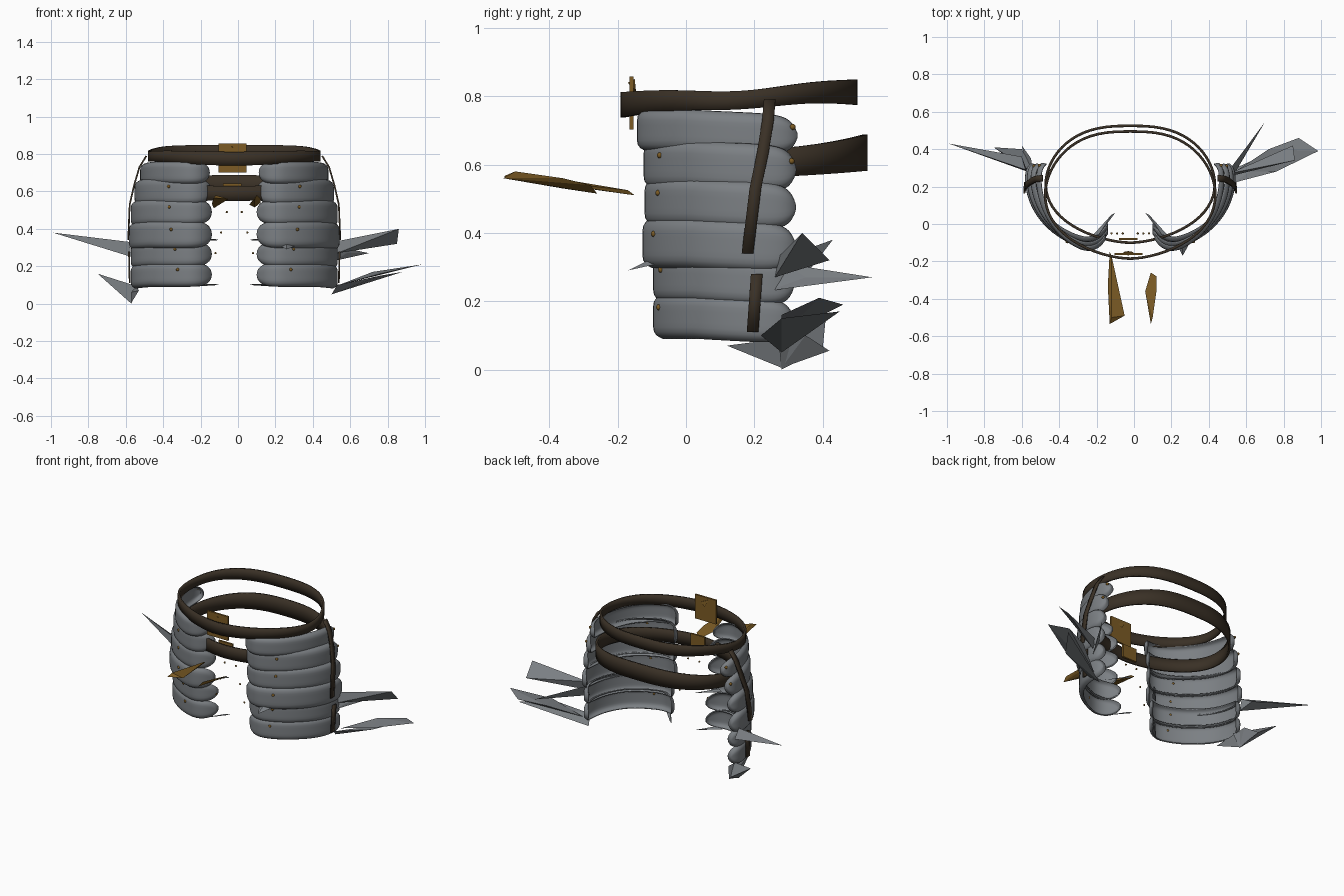
import bpy, bmesh, math
from mathutils import Vector

cube = bpy.data.objects.get("Cube")
if cube:
    bpy.data.objects.remove(cube, do_unlink=True)

CX = -0.02  # the plates mirror about this x


def material(name, rgb):
    m = bpy.data.materials.new(name)
    m.use_nodes = True
    m.diffuse_color = (*rgb, 1)
    bsdf = m.node_tree.nodes["Principled BSDF"]
    bsdf.inputs["Base Color"].default_value = (*rgb, 1)
    bsdf.inputs["Roughness"].default_value = 0.6
    return m


STEEL = material("grey steel", (0.20, 0.215, 0.23))
LEATHER = material("dark brown leather", (0.042, 0.030, 0.019))
BRASS = material("aged brass", (0.20, 0.105, 0.018))


def finish(bm, name, mat, smooth=True, thick=0.0):
    bmesh.ops.remove_doubles(bm, verts=bm.verts, dist=0.0004)
    bmesh.ops.recalc_face_normals(bm, faces=bm.faces)
    me = bpy.data.meshes.new(name)
    bm.to_mesh(me)
    bm.free()
    me.materials.append(mat)
    ob = bpy.data.objects.new(name, me)
    bpy.context.collection.objects.link(ob)
    if thick:
        mod = ob.modifiers.new("Thickness", "SOLIDIFY")
        mod.thickness = thick
        mod.offset = 0
    if smooth:
        bpy.ops.object.select_all(action="DESELECT")
        ob.select_set(True)
        bpy.context.view_layer.objects.active = ob
        bpy.ops.object.shade_smooth_by_angle(angle=math.radians(40))


def grid(rows, name, mat, thick, closed=False):
    """Skin a list of equally long point rows."""
    bm = bmesh.new()
    vs = [[bm.verts.new(p) for p in row] for row in rows]
    for i in range(len(vs) if closed else len(vs) - 1):
        a, b = vs[i], vs[(i + 1) % len(vs)]
        for j in range(len(a) - 1):
            bm.faces.new((a[j], a[j + 1], b[j + 1], b[j]))
    finish(bm, name, mat, True, thick)


def hull(points, name, mat):
    bm = bmesh.new()
    for p in points:
        bm.verts.new(p)
    bmesh.ops.convex_hull(bm, input=bm.verts)
    finish(bm, name, mat, False)


def box(name, mat, center, size):
    bm = bmesh.new()
    bmesh.ops.create_cube(bm, size=1)
    bmesh.ops.scale(bm, vec=size, verts=bm.verts)
    bmesh.ops.translate(bm, vec=center, verts=bm.verts)
    finish(bm, name, mat, False)


# Curved thigh plates: a wrap around the thigh with a bulging, tucked-in section
def plate_point(side, lame, angle, out):
    u_in, u_out, y_front = lame[2:]
    u = u_in + 0.02 + (u_out - u_in - 0.02 + out) * math.sin(angle)
    y = 0.25 - (0.25 - y_front + out) * math.cos(angle)
    y += 3 * max(0, 0.27 - u) ** 2  # inner end curls back
    return Vector((CX + side * u, y, 0))


def make_plate(side, name, lame):
    z, half = lame[:2]
    rows = []
    for i in range(37):
        s = math.sin(math.pi * (i / 36 - 0.5))
        angle = math.radians(50 + 51 * s)
        h = half * math.sqrt(max(0, 1 - abs(s) ** 10))
        end = 0.022 * abs(s) ** 14
        row = []
        for j in range(13):
            t = math.sin(math.pi * (j / 12 - 0.5))
            p = plate_point(side, lame, angle, -0.024 * abs(t) ** 7 - end)
            p.z = z + h * t - 0.015 * max(0, s)
            row.append(p)
        rows.append(row)
    grid(rows, name, STEEL, 0.007)


def rivet(name, pos, radius=0.009):
    bm = bmesh.new()
    bmesh.ops.create_icosphere(bm, subdivisions=2, radius=radius)
    bmesh.ops.translate(bm, vec=pos, verts=bm.verts)
    finish(bm, name, BRASS)


# z centre, half height, inner reach, outer reach, front y (top to bottom)
LAMES = [
    (0.70, 0.058, 0.12, 0.50, -0.158),
    (0.60, 0.067, 0.11, 0.53, -0.138),
    (0.49, 0.066, 0.11, 0.55, -0.134),
    (0.37, 0.070, 0.11, 0.56, -0.140),
    (0.265, 0.064, 0.11, 0.55, -0.108),
    (0.155, 0.062, 0.11, 0.55, -0.108),
]

for side, label in ((1, "left"), (-1, "right")):
    for n, lame in enumerate(LAMES):
        make_plate(side, f"{label}_thigh_plate_{n + 1}", lame)
        if n:
            p = plate_point(side, lame, 0.62 - 0.04 * n, 0.002)
            p.z = lame[0] + 0.027
            rivet(f"{label}_front_rivet_{n}", p)
        if n < 2:
            p = plate_point(side, lame, math.radians(99), -0.01)
            p.z = lame[0] + 0.01
            rivet(f"{label}_rear_rivet_{n + 1}", p)
    # small loose rivets in the gap between the thighs
    for n in range(3):
        rivet(f"{label}_inner_rivet_{n + 1}",
              (CX + side * (0.04 + 0.03 * n), -0.05, 0.49 - 0.11 * n), 0.006)

    # hanging straps on the outer side
    def strap(name, path):
        rows = []
        for u, y, z in path:
            x = CX + side * u
            rows.append([(x, y - 0.017, z), (x, y + 0.017, z)])
        grid(rows, f"{label}_{name}", LEATHER, 0.009)

    strap("upper_strap", [(0.47, 0.245, 0.79), (0.507, 0.24, 0.73),
                          (0.535, 0.225, 0.635), (0.559, 0.203, 0.53),
                          (0.567, 0.18, 0.34)])
    strap("lower_strap", [(0.563, 0.207, 0.28), (0.559, 0.195, 0.11)])

    # thin torn slivers at the inner edges
    for n, z in enumerate((0.10, 0.34)):
        hull([(CX + side * u, y, z + dz) for u, y, dz in
              ((0.08, 0.06, 0), (0.10, 0.05, 0.005), (0.2, -0.06, -0.008),
               (0.17, -0.06, 0.006))], f"{label}_inner_sliver_{n + 1}", STEEL)


# Belts: oval bands, squarer at the back, that change height along their length
def belt(name, y0, y1, half_x, level, half_h):
    rows = []
    for i in range(64):
        a = 2 * math.pi * i / 64
        f = (1 - math.cos(a)) / 2  # 0 at the front, 1 at the back
        wide = abs(math.sin(a)) ** (1.15 - 0.38 * f)
        x = CX + half_x * math.copysign(wide, math.sin(a))
        y = y0 + (y1 - y0) * f
        z, h = level(f), half_h(f)
        rows.append([(x, y, z - h), (x, y, z), (x, y, z + h)])
    grid(rows, name, LEATHER, 0.014, closed=True)


belt("upper_belt", -0.185, 0.495, 0.455,
     lambda f: 0.775 + 0.037 * f + 0.005 * math.sin(3 * math.pi * f),
     lambda f: 0.037 - 0.04 * f * (1 - f))
belt("lower_belt", -0.10, 0.525, 0.452,
     lambda f: 0.59 + 0.022 * f + 0.023 * f ** 4,
     lambda f: 0.040 + 0.013 * f ** 4)

# Buckle plates behind the belt fronts
box("upper_buckle", BRASS, (-0.03, -0.16, 0.78), (0.15, 0.012, 0.155))
box("lower_buckle", BRASS, (-0.03, -0.08, 0.60), (0.10, 0.012, 0.085))
hull([(-0.03, -0.17, 0.84), (-0.06, -0.15, 0.85), (0, -0.15, 0.82),
      (-0.03, -0.145, 0.80)], "buckle_tongue", BRASS)

# Pointed brass strap ends reaching forward
hull([(-0.13, -0.15, 0.51), (-0.12, -0.17, 0.525), (-0.05, -0.49, 0.56),
      (-0.13, -0.535, 0.565), (-0.12, -0.50, 0.58), (-0.14, -0.33, 0.535)],
     "right_brass_tip", BRASS)
hull([(0.09, -0.26, 0.515), (0.12, -0.28, 0.54), (0.12, -0.36, 0.56),
      (0.06, -0.36, 0.53), (0.09, -0.535, 0.56), (0.10, -0.50, 0.58)],
     "left_brass_tip", BRASS)

# Jagged steel blades at the outer rear edges
SHARDS = {
    "left_upper_blade": [(0.51, 0.27, 0.33), (0.86, 0.34, 0.40),
                         (0.85, 0.42, 0.32), (0.53, 0.26, 0.27)],
    "left_upper_blade_fold": [(0.51, 0.29, 0.31), (0.70, 0.545, 0.27),
                              (0.52, 0.24, 0.23), (0.58, 0.35, 0.27)],
    "left_lower_blade": [(0.54, 0.28, 0.10), (0.72, 0.40, 0.17),
                         (0.88, 0.46, 0.19), (0.985, 0.39, 0.21),
                         (0.76, 0.28, 0.16)],
    "left_lower_blade_fold": [(0.50, 0.28, 0.05), (0.76, 0.28, 0.15),
                              (0.88, 0.45, 0.17), (0.53, 0.22, 0.10)],
    "left_front_spike": [(0.26, -0.17, 0.29), (0.22, -0.09, 0.31),
                         (0.31, -0.08, 0.31), (0.26, -0.10, 0.325)],
    "right_upper_blade": [(-0.99, 0.43, 0.38), (-0.58, 0.29, 0.33),
                          (-0.57, 0.28, 0.25), (-0.60, 0.36, 0.29)],
    "right_lower_blade": [(-0.57, 0.28, 0.0), (-0.75, 0.41, 0.16),
                          (-0.53, 0.27, 0.09), (-0.60, 0.40, 0.06)],
    "right_lower_blade_fold": [(-0.57, 0.28, 0.005), (-0.60, 0.42, 0.055),
                               (-0.53, 0.12, 0.07), (-0.55, 0.35, 0.10)],
}
for name, points in SHARDS.items():
    hull(points, name, STEEL)
